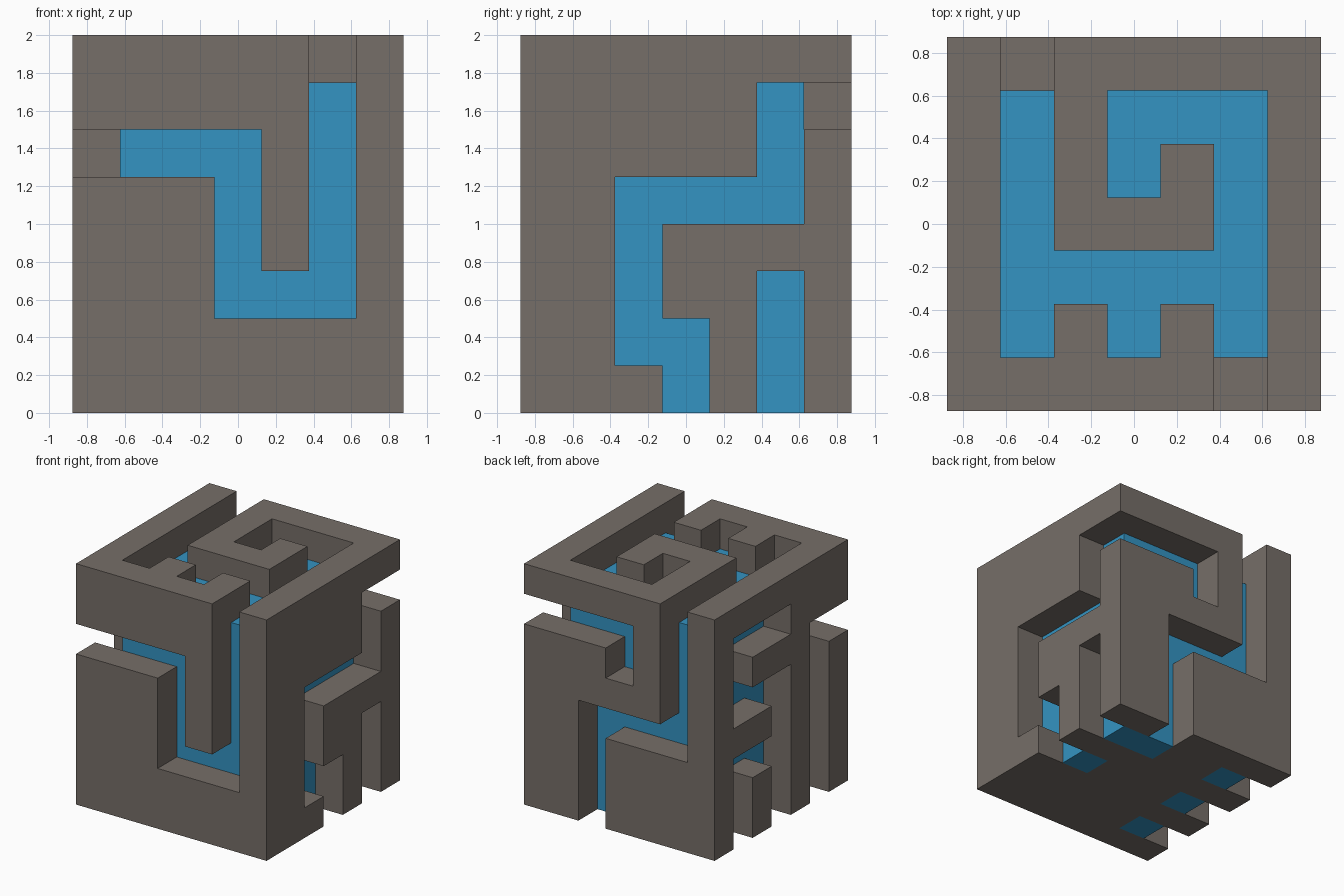
import bpy
import bmesh
from mathutils import Vector

if "Cube" in bpy.data.objects:
    bpy.data.objects.remove(bpy.data.objects["Cube"])

U = 0.25              # cell size
NX, NY, NZ = 7, 7, 8  # block size in cells


def material(name, rgb):
    m = bpy.data.materials.new(name)
    m.diffuse_color = (*rgb, 1.0)
    m.use_nodes = True
    m.node_tree.nodes["Principled BSDF"].inputs["Base Color"].default_value = m.diffuse_color
    return m


stone = material("warm_grey", (0.181, 0.156, 0.138))
blue = material("blue", (0.034, 0.292, 0.539))


def stroke(points):
    """Cells passed by a straight-segment path on a face grid."""
    cells = set()
    for (a, b), (c, d) in zip(points, points[1:]):
        for u in range(min(a, c), max(a, c) + 1):
            for v in range(min(b, d), max(b, d) + 1):
                cells.add((u, v))
    return cells


# Maze channels on each face, as paths of cell coordinates
front = [[(0, 5), (3, 5), (3, 2), (5, 2), (5, 7)]]                    # x, z
right = [[(6, 6), (5, 6), (5, 4), (2, 4), (2, 1), (3, 1), (3, 0)],    # y, z
         [(5, 0), (5, 2)]]
back = [[(6, 6), (3, 6), (3, 5)],                                     # x, z
        [(1, 7), (1, 3), (4, 3), (4, 0)]]
left = [[(0, 5), (1, 5), (1, 0)],                                     # y, z
        [(3, 6), (5, 6), (5, 4), (3, 4), (3, 0)],
        [(3, 2), (5, 2), (5, 0)]]
top = [[(1, 6), (1, 1)], [(1, 2), (5, 2)], [(3, 1), (3, 2)],          # x, y
       [(5, 0), (5, 5), (3, 5), (3, 4)]]

faces = [
    (front, lambda u, v: (u, 0, v)),
    (back, lambda u, v: (u, NY - 1, v)),
    (left, lambda u, v: (0, u, v)),
    (right, lambda u, v: (NX - 1, u, v)),
    (top, lambda u, v: (u, v, NZ - 1)),
]
channels = {place(u, v) for paths, place in faces
            for path in paths for u, v in stroke(path)}

# Cells of the block: inner core, and the carved shell around it
block = {(x, y, z) for x in range(NX) for y in range(NY) for z in range(NZ)}
core = {c for c in block
        if 0 < c[0] < NX - 1 and 0 < c[1] < NY - 1 and c[2] < NZ - 1}

# The underside is closed with stone except directly behind a channel
STEPS = [(1, 0, 0), (-1, 0, 0), (0, 1, 0), (0, -1, 0), (0, 0, 1), (0, 0, -1)]


def step(c, d):
    return (c[0] + d[0], c[1] + d[1], c[2] + d[2])


core -= {c for c in core if c[2] == 0
         and not any(step(c, d) in channels for d in STEPS)}
shell = block - core - channels
solid = core | shell


def build(name, cells, mat):
    """Skin the exposed sides of a set of cells and merge flat areas."""
    bm = bmesh.new()
    for c in sorted(cells):
        centre = Vector((c[0] + 0.5 - NX / 2, c[1] + 0.5 - NY / 2, c[2] + 0.5))
        for d in STEPS:
            if step(c, d) in solid:
                continue
            n = Vector(d)
            s = Vector((d[1], d[2], d[0]))
            t = n.cross(s)
            mid = centre + n * 0.5
            quad = [mid + (s * a + t * b) * 0.5
                    for a, b in ((-1, -1), (1, -1), (1, 1), (-1, 1))]
            bm.faces.new([bm.verts.new(p * U) for p in quad])
    bmesh.ops.remove_doubles(bm, verts=bm.verts, dist=0.001)
    bmesh.ops.dissolve_limit(bm, angle_limit=0.01,
                             verts=bm.verts, edges=bm.edges)
    mesh = bpy.data.meshes.new(name)
    bm.to_mesh(mesh)
    bm.free()
    mesh.materials.append(mat)
    obj = bpy.data.objects.new(name, mesh)
    bpy.context.collection.objects.link(obj)
    return obj


build("maze_shell", shell, stone)
build("inner_core", core, blue)
